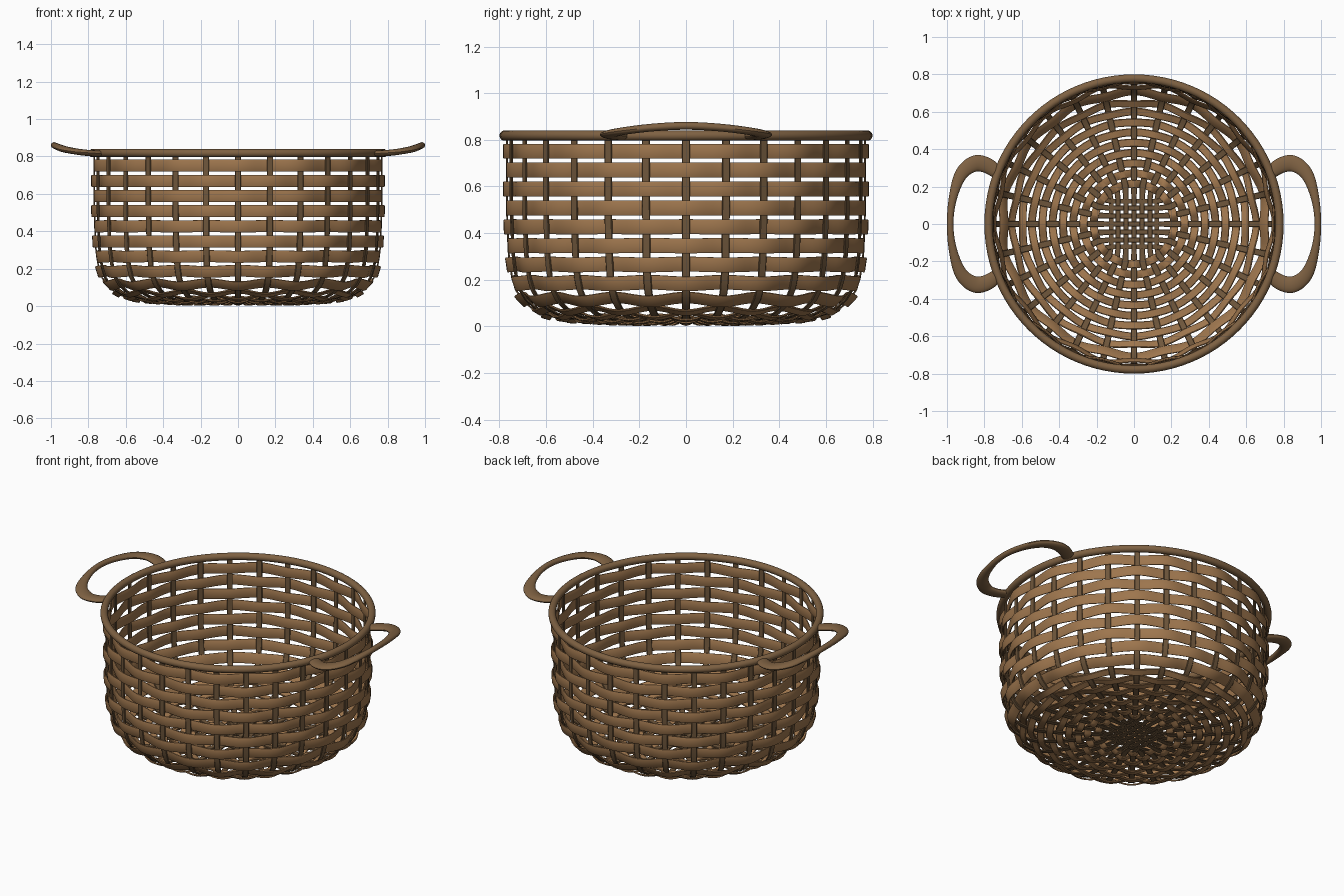
import bpy, bmesh, math
from mathutils import Vector

if "Cube" in bpy.data.objects:
    bpy.data.objects.remove(bpy.data.objects["Cube"])

N = 28                      # upright stakes
STEP = 2 * math.pi / N
UP = Vector((0, 0, 1))


def material(name, rgb):
    m = bpy.data.materials.new(name)
    m.diffuse_color = (*rgb, 1)
    m.use_nodes = True
    m.node_tree.nodes["Principled BSDF"].inputs["Base Color"].default_value = m.diffuse_color
    return m


WEAVE = material("weave_tan", (0.34, 0.18, 0.075))
STAKE = material("stake_brown", (0.16, 0.095, 0.045))
RIM = material("rim_brown", (0.21, 0.12, 0.055))

# Cross-sections: a flat strip with softened corners, and a round rod
STRIP = [(-1, -.5), (-.85, -1), (.85, -1), (1, -.5), (1, .5), (.85, 1), (-.85, 1), (-1, .5)]
ROUND = [(math.cos(i * math.pi / 8), math.sin(i * math.pi / 8)) for i in range(16)]


def sweep(name, frames, section, mat, closed=False):
    """frames: (centre, width direction, thickness direction, half width, half thickness)"""
    bm = bmesh.new()
    rings = [[bm.verts.new(c + u * (a * w) + v * (b * t)) for a, b in section]
             for c, u, v, w, t in frames]
    n, k = len(rings), len(section)
    for i in range(n if closed else n - 1):
        p, q = rings[i], rings[(i + 1) % n]
        for j in range(k):
            bm.faces.new((p[j], p[(j + 1) % k], q[(j + 1) % k], q[j]))
    if not closed:
        bm.faces.new(rings[0])
        bm.faces.new(rings[-1])
    bmesh.ops.recalc_face_normals(bm, faces=bm.faces)
    me = bpy.data.meshes.new(name)
    bm.to_mesh(me)
    bm.free()
    me.materials.append(mat)
    ob = bpy.data.objects.new(name, me)
    bpy.context.collection.objects.link(ob)
    bpy.ops.object.select_all(action='DESELECT')
    ob.select_set(True)
    bpy.context.view_layer.objects.active = ob
    bpy.ops.object.shade_smooth_by_angle(angle=math.radians(35))
    return ob


# Basket profile (radius, height), read by arc length
PROFILE = [(0, .018), (.3, .02), (.5, .03), (.6, .046), (.66, .075), (.72, .13),
           (.745, .2), (.76, .3), (.768, .5), (.768, .9)]


def profile(s):
    for (r0, z0), (r1, z1) in zip(PROFILE, PROFILE[1:]):
        d = math.hypot(r1 - r0, z1 - z0)
        if s <= d:
            f = s / d
            return Vector((r0 + (r1 - r0) * f, z0 + (z1 - z0) * f))
        s -= d
    return Vector(PROFILE[-1])


def surface(s, ang):
    """Point, up-the-profile direction, outward normal and sideways direction"""
    p = (profile(s - .025) + profile(s) * 2 + profile(s + .025)) / 4
    d = (profile(s + .03) - profile(s - .03)).normalized()
    e = Vector((math.cos(ang), math.sin(ang), 0))
    side = Vector((-e.y, e.x, 0))
    return e * p.x + UP * p.y, e * d.x + UP * d.y, e * d.y - UP * d.x, side


# Horizontal weavers: passing in front of and behind alternate stakes
rows = [(.215 + .055 * i, .021) for i in range(9)] + [(.728 + .081 * i, .032) for i in range(9)]
for r, (s, half) in enumerate(rows):
    frames = []
    for i in range(N * 6):
        a = i * STEP / 6
        p, t, n, _ = surface(s, a)
        off = .012 * math.cos(a * N / 2 + math.pi * r)
        frames.append((p + n * off, t, n, half, .005))
    sweep(f"weaver_{r + 1}", frames, STRIP, WEAVE, True)

# Stakes: each runs down one wall, across the woven base and up the other wall
offs = [.195 * math.sin(k * STEP) for k in range(-3, 4)]
for axis in range(2):
    turn = axis * math.pi / 2
    for k in range(-3, 4):
        arms = []
        for ang in (math.pi / 2 - k * STEP, -math.pi / 2 + k * STEP):
            arm = []
            for i in range(25):
                s = 1.45 - i * (1.45 - .21) / 24
                p, t, n, side = surface(s, ang + turn)
                sgn = 1 if math.sin(ang) > 0 else -1
                arm.append((p, side * -sgn, n * sgn, .017, .004))
            arms.append(arm)
        ex = Vector((math.cos(turn), math.sin(turn), 0))
        ey = Vector((-ex.y, ex.x, 0))
        mid = []
        for j in range(6, -1, -1):
            z = .017 + .005 * (-1) ** (j + k + axis)
            mid.append((ex * offs[k + 3] + ey * offs[j] + UP * z, ex, -UP, .013, .004))
        # keep one consistent width/thickness frame along the whole stake
        first = [(p, u, v, w, t) for p, u, v, w, t in arms[0]]
        last = [(p, u, -v, w, t) for p, u, v, w, t in reversed(arms[1])]
        sweep(f"stake_{axis * 7 + k + 4}", first + mid + last, STRIP, STAKE)

# Rim hoop
rim = []
for i in range(96):
    e = Vector((math.cos(i * math.pi / 48), math.sin(i * math.pi / 48), 0))
    rim.append((e * .778 + UP * .818, e, UP, .022, .022))
sweep("rim", rim, ROUND, RIM, True)

# Side handles: tapered loops, points are (x, y, z, half width)
HALF = [(.735, .28, .815, .036), (.79, .315, .818, .042), (.855, .322, .825, .043),
        (.925, .265, .838, .034), (.968, .14, .853, .022)]
pts = HALF + [(.983, 0, .86, .0175)] + [(x, -y, z, w) for x, y, z, w in reversed(HALF)]
pts = [Vector(p) for p in pts]
ext = [pts[0] * 2 - pts[1]] + pts + [pts[-1] * 2 - pts[-2]]
path = []
for a, b, c, d in zip(ext, ext[1:], ext[2:], ext[3:]):
    for i in range(6):
        f = i / 6
        path.append(.5 * (2 * b + (c - a) * f + (2 * a - 5 * b + 4 * c - d) * f * f
                          + (3 * b - a - 3 * c + d) * f ** 3))
path.append(pts[-1])
for name, sx in (("handle_right", 1), ("handle_left", -1)):
    cs = [Vector((p[0] * sx, p[1], p[2])) for p in path]
    frames = []
    for i, c in enumerate(cs):
        t = (cs[min(i + 1, len(cs) - 1)] - cs[max(i - 1, 0)]).normalized()
        u = t.cross(UP).normalized()
        frames.append((c, u, u.cross(t), path[i][3], .0165))
    sweep(name, frames, ROUND, RIM)
